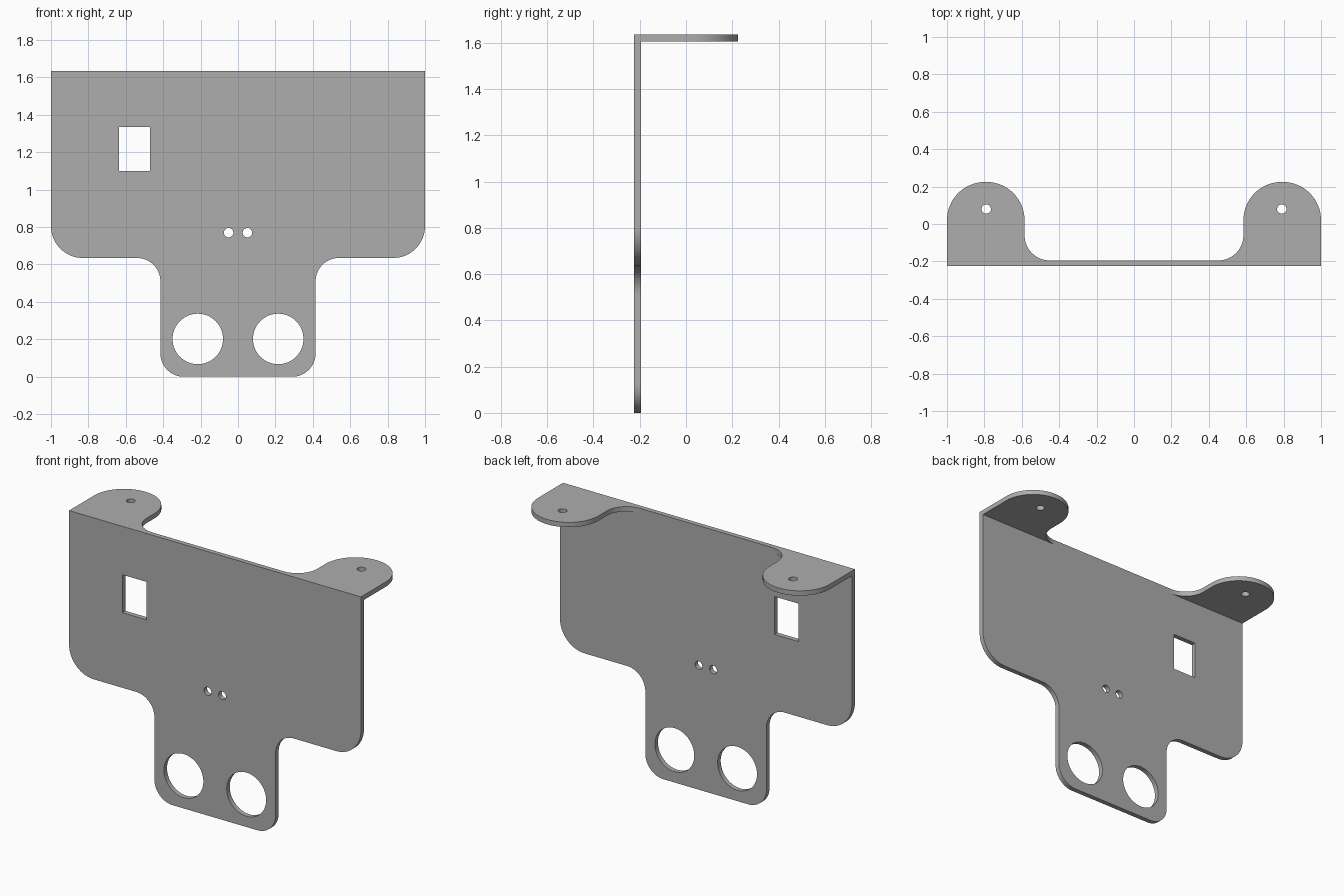
import bpy
import bmesh
from math import pi, sin, cos, tan
from mathutils import Vector

if "Cube" in bpy.data.objects:
    bpy.data.objects.remove(bpy.data.objects["Cube"], do_unlink=True)

THICK = 0.03
HEIGHT = 1.635
FRONT = -0.225
INNER = FRONT + THICK

metal = bpy.data.materials.new("grey metal")
metal.use_nodes = True
GREY = (0.42, 0.42, 0.42, 1)
metal.diffuse_color = GREY
metal.node_tree.nodes["Principled BSDF"].inputs["Base Color"].default_value = GREY


def rounded(corners, steps=16):
    """Outline from (x, y, radius) corners, each rounded by its radius."""
    out = []
    for i, (x, y, r) in enumerate(corners):
        p = Vector((x, y))
        a = (Vector(corners[i - 1][:2]) - p).normalized()
        b = (Vector(corners[(i + 1) % len(corners)][:2]) - p).normalized()
        if r == 0:
            arc = [p]
        else:
            half = a.angle(b) / 2
            centre = p + (a + b).normalized() * r / sin(half)
            start = p + a * r / tan(half) - centre
            end = p + b * r / tan(half) - centre
            sweep = start.angle(end)
            arc = [centre + (start * sin(sweep * (1 - k / steps)) + end * sin(sweep * k / steps)) / sin(sweep)
                   for k in range(steps + 1)]
        for q in arc:
            if all((q - o).length > 1e-4 for o in out):
                out.append(q)
    return out


def circle(x, y, r, n=48):
    return [Vector((x + r * cos(2 * pi * k / n), y + r * sin(2 * pi * k / n))) for k in range(n)]


def sheet(name, loops, location, rotation=(0, 0, 0)):
    """Flat sheet: first loop is the outline, the others are holes."""
    curve = bpy.data.curves.new(name + " outline", 'CURVE')
    curve.dimensions = '2D'
    curve.fill_mode = 'BOTH'
    curve.extrude = THICK / 2
    for loop in loops:
        spline = curve.splines.new('POLY')
        spline.points.add(len(loop) - 1)
        for point, q in zip(spline.points, loop):
            point.co = (q.x, q.y, 0, 1)
        spline.use_cyclic_u = True
    temp = bpy.data.objects.new(name + " outline", curve)
    bpy.context.collection.objects.link(temp)
    depsgraph = bpy.context.evaluated_depsgraph_get()
    mesh = bpy.data.meshes.new_from_object(temp.evaluated_get(depsgraph))
    bpy.data.objects.remove(temp, do_unlink=True)

    bm = bmesh.new()
    bm.from_mesh(mesh)
    bmesh.ops.remove_doubles(bm, verts=bm.verts, dist=1e-4)
    bmesh.ops.recalc_face_normals(bm, faces=bm.faces)
    bm.to_mesh(mesh)
    bm.free()
    mesh.materials.clear()
    mesh.materials.append(metal)

    obj = bpy.data.objects.new(name, mesh)
    obj.location = location
    obj.rotation_euler = rotation
    bpy.context.collection.objects.link(obj)
    bpy.ops.object.select_all(action='DESELECT')
    obj.select_set(True)
    bpy.context.view_layer.objects.active = obj
    bpy.ops.object.shade_smooth_by_angle(angle=pi / 6)
    return obj


# Upright plate: wide upper panel stepping down to a narrow tongue
right_half = [(1, HEIGHT, 0), (1, 0.635, 0.17), (0.415, 0.635, 0.125), (0.415, 0, 0.125)]
left_half = [(-x, y, r) for x, y, r in reversed(right_half)]
holes = [rounded([(-0.635, 1.1, 0), (-0.47, 1.1, 0), (-0.47, 1.335, 0), (-0.635, 1.335, 0)])]
for side in (-1, 1):
    holes.append(circle(side * 0.215, 0.202, 0.135, 64))
    holes.append(circle(side * 0.05, 0.77, 0.025))
sheet("upright_plate", [rounded(right_half + left_half)] + holes,
      (0, FRONT + THICK / 2, 0), (pi / 2, 0, 0))

# Mounting ears folded back from the top edge
for name, side in (("left_mounting_ear", 1), ("right_mounting_ear", -1)):
    ear = [(1, INNER, 0), (1, 0.225, 0.205), (0.585, 0.225, 0.205),
           (0.585, INNER, 0.135), (0.45, INNER, 0)]
    outline = rounded([(side * x, y, r) for x, y, r in ear])
    sheet(name, [outline, circle(side * 0.79, 0.08, 0.025)], (0, 0, HEIGHT - THICK / 2))
